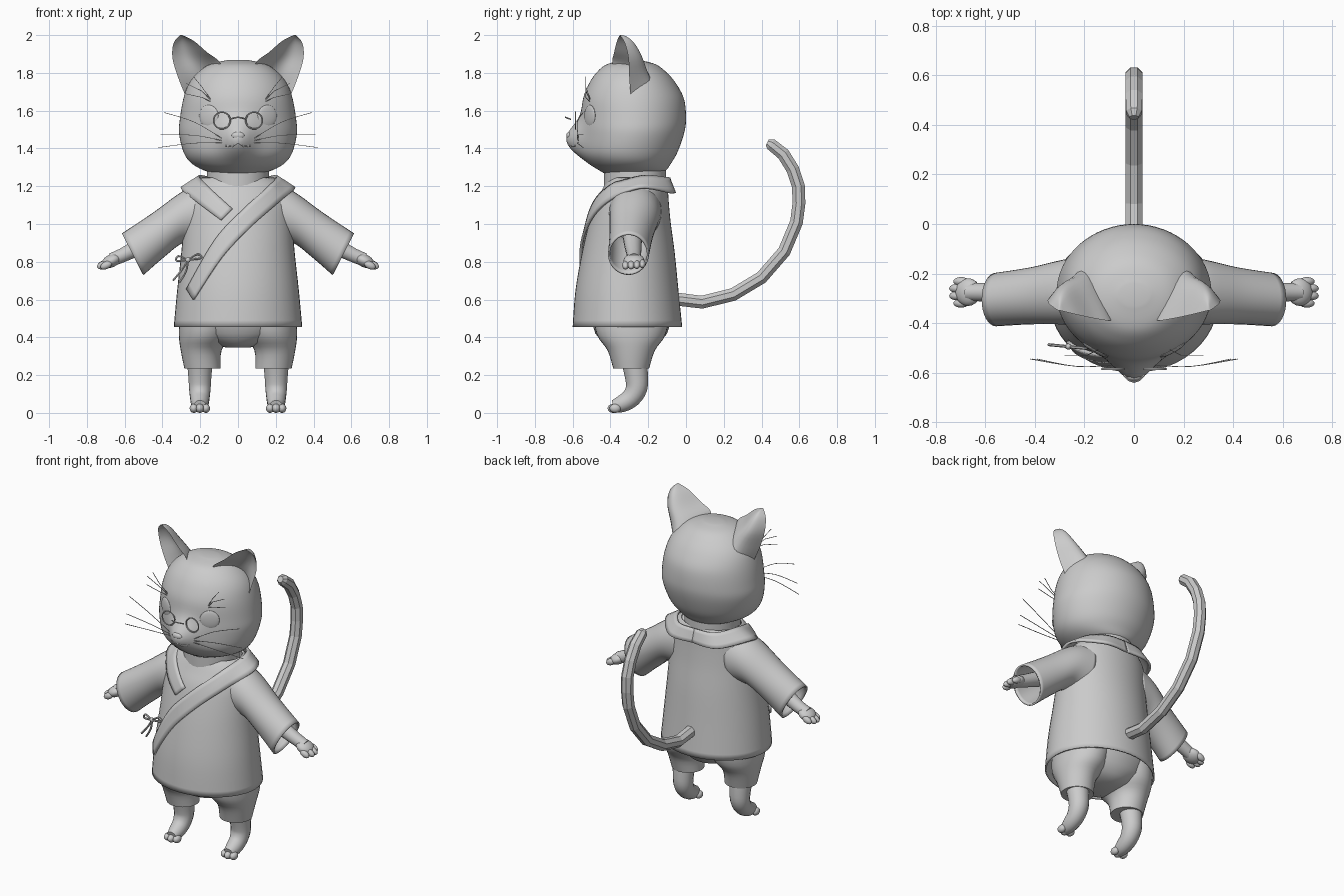
import bpy, bmesh, math
from mathutils import Vector

if "Cube" in bpy.data.objects:
    bpy.data.objects.remove(bpy.data.objects["Cube"])

grey = bpy.data.materials.new("plain grey")
grey.diffuse_color = (0.6, 0.6, 0.6, 1)
grey.use_nodes = True
grey.node_tree.nodes["Principled BSDF"].inputs["Base Color"].default_value = grey.diffuse_color


def finish(ob, name, angle=40):
    ob.name = name
    ob.data.materials.clear()
    ob.data.materials.append(grey)
    bpy.ops.object.select_all(action='DESELECT')
    ob.select_set(True)
    bpy.context.view_layer.objects.active = ob
    if angle:
        bpy.ops.object.shade_smooth_by_angle(angle=math.radians(angle))
    return ob


def smooth(keys, n):
    """Catmull-Rom resampling of a list of number tuples."""
    out = []
    for i in range(len(keys) - 1):
        a, b, c, d = (keys[max(0, min(len(keys) - 1, i + k))] for k in (-1, 0, 1, 2))
        for j in range(n):
            t = j / n
            out.append(tuple(0.5 * (2 * q + (r - p) * t + (2 * p - 5 * q + 4 * r - s) * t * t
                                    + (3 * q - p - 3 * r + s) * t ** 3)
                             for p, q, r, s in zip(a, b, c, d)))
    return out + [tuple(keys[-1])]


def loft(name, rings, closed=True, caps=(True, True), thick=0, offset=-1, angle=40):
    """Skin a list of rings (or open rows) of points."""
    bm = bmesh.new()
    vs = [[bm.verts.new(p) for p in r] for r in rings]
    n = len(vs[0])
    for a, b in zip(vs, vs[1:]):
        for i in range(n if closed else n - 1):
            j = (i + 1) % n
            bm.faces.new((a[i], a[j], b[j], b[i]))
    if closed and caps[0]:
        bm.faces.new(vs[0])
    if closed and caps[1]:
        bm.faces.new(vs[-1])
    bmesh.ops.recalc_face_normals(bm, faces=bm.faces)
    me = bpy.data.meshes.new(name)
    bm.to_mesh(me)
    bm.free()
    ob = bpy.data.objects.new(name, me)
    bpy.context.collection.objects.link(ob)
    if thick:
        m = ob.modifiers.new("thickness", 'SOLIDIFY')
        m.thickness, m.offset = thick, offset
    return finish(ob, name, angle)


def ring(cx, cy, z, rx, ry, n=48):
    return [Vector((cx + rx * math.cos(2 * math.pi * i / n),
                    cy + ry * math.sin(2 * math.pi * i / n), z)) for i in range(n)]


def tube(name, path, radii, n=12, ref=(1, 0, 0), angle=40):
    """Sweep a circle of changing radius along a path."""
    P = [Vector(p) for p in path]
    rings = []
    for i, p in enumerate(P):
        t = (P[min(i + 1, len(P) - 1)] - P[max(i - 1, 0)]).normalized()
        s = t.cross(Vector(ref)).normalized()
        u = s.cross(t)
        r = radii[i] if isinstance(radii, (list, tuple)) else radii
        rings.append([p + r * (s * math.cos(2 * math.pi * (k + .5) / n)
                               + u * math.sin(2 * math.pi * (k + .5) / n)) for k in range(n)])
    return loft(name, rings, angle=angle)


def ball(name, loc, size, rot=(0, 0, 0)):
    bpy.ops.mesh.primitive_uv_sphere_add(segments=20, ring_count=12, location=loc, rotation=rot)
    ob = bpy.context.object
    ob.scale = size
    return finish(ob, name, 60)


# Head: rings of (z, half width, front y, back y) with a muzzle bump
head = smooth([(1.262, .09, -.42, -.16), (1.28, .17, -.45, -.11), (1.32, .245, -.505, -.08),
               (1.38, .288, -.545, -.045), (1.48, .312, -.55, -.01), (1.56, .307, -.55, 0),
               (1.66, .29, -.545, -.01), (1.74, .262, -.515, -.05), (1.80, .215, -.475, -.10),
               (1.845, .15, -.42, -.16), (1.867, .06, -.33, -.24)], 5)
rings = []
for z, w, f, b in head:
    r = ring(0, (f + b) / 2, z, w, (b - f) / 2, 64)
    for p in r:
        if p.y < -.3:
            p.y -= .085 * math.exp(-(p.x / .07) ** 2 / 1.6 - ((z - 1.45) / .065) ** 2 / 2)
    rings.append(r)
loft("head", rings, angle=60)
ball("nose", (0, -.617, 1.468), (.034, .017, .02))
tube("neck", [(0, -.27, 1.08), (0, -.27, 1.32)], .165, 32)

# Robe body: (z, half width, front y, back y)
robe = smooth([(.455, .34, -.60, -.02), (.65, .322, -.585, -.04), (.85, .30, -.55, -.06),
               (1.0, .288, -.515, -.08), (1.1, .28, -.485, -.09), (1.17, .265, -.45, -.095),
               (1.22, .225, -.425, -.10), (1.245, .19, -.41, -.11)], 4)
loft("robe_body", [ring(0, (f + b) / 2, z, w, (b - f) / 2) for z, w, f, b in robe],
     caps=(False, False), thick=.01)


def robe_front(x, z, gap):
    """Point on the robe's front, lifted by a gap."""
    i = min(range(len(robe) - 2), key=lambda k: abs((robe[k][0] + robe[k + 1][0]) / 2 - z))
    a, b = robe[i], robe[i + 1]
    t = (z - a[0]) / (b[0] - a[0])
    w, f, k = (a[j] + (b[j] - a[j]) * t for j in (1, 2, 3))
    return (x, (f + k) / 2 - (k - f) / 2 * math.sqrt(max(0, 1 - (x / w) ** 2)) - gap, z)


# Crossed collar: inner and outer edge pairs from the back of the neck to the front
def collar(name, side, front, gap):
    inner = [(0, -.09, 1.245), (.13, -.11, 1.245), (.205, -.24, 1.252)]
    outer = [(0, -.065, 1.165), (.17, -.075, 1.165), (.30, -.25, 1.19)]
    for xi, zi, xo, zo in front:
        inner.append(robe_front(xi, zi, gap))
        outer.append(robe_front(xo, zo, gap))
    rows = []
    for a, b in zip(smooth(inner, 6), smooth(outer, 6)):
        a, b = Vector(a), Vector(b)
        row = []
        for k in range(5):
            p = a.lerp(b, k / 4)
            if p.y < -.36:
                p.y = min(p.y, robe_front(p.x, p.z, gap)[1])
            row.append((p.x * side, p.y, p.z))
        rows.append(row)
    loft(name, rows, closed=False, thick=.014, offset=0)


collar("collar_over", 1, [(.15, 1.19, .21, 1.11), (.026, 1.077, .063, .98),
                          (-.12, .918, -.085, .823), (-.27, .655, -.235, .60)], .012)
collar("collar_under", -1, [(.15, 1.19, .21, 1.11), (.03, 1.08, .09, 1.02)], .004)

# Side tie with a bow
tie = Vector((-.265, -.475, .81))
for k, pts in enumerate([[(0, 0), (-.05, .02), (-.06, -.005), (0, 0)],
                         [(0, 0), (.05, .03), (.07, .01), (0, 0)],
                         [(0, 0), (-.03, -.05), (-.08, -.11)],
                         [(0, 0), (-.01, -.06), (-.045, -.12)]]):
    path = [tie + Vector((x, -.02 - .1 * x, z)) for x, z in smooth(pts, 5)]
    tube("tie_cord_%d" % k, path, .006, 6, ref=(0, 1, 0))
ball("tie_knot", tie + Vector((0, -.02, 0)), (.014, .012, .014))

# Pants seat
loft("pants_seat", [ring(0, -.29, z, rx, ry) for z, rx, ry in
                    [(.345, .06, .10), (.37, .15, .15), (.42, .25, .19), (.5, .31, .215), (.62, .29, .22)]])

# Tail: flat-faced eight-sided tube
tail = [(-.12, .612), (-.03, .60), (.085, .586), (.25, .627), (.40, .717), (.52, .855), (.585, 1.01),
        (.598, 1.11), (.595, 1.20), (.565, 1.29), (.515, 1.37), (.45, 1.422), (.43, 1.432)]
tube("tail", [(0, y, z) for y, z in tail], [.037] * 11 + [.034, .02], 8, angle=0)

# Spectacles bridge
tube("spectacle_bridge", [(x, -.598 - .04 * math.cos(x * 30), 1.553 + .012 * math.cos(x * 35))
                          for x in (-.042, -.02, 0, .02, .042)], .004, 6, ref=(0, 0, 1))

for s, side in ((1, "left"), (-1, "right")):
    # Ear: rim lines joined by a curved back shell and a shallower inner shell
    outer = smooth([(.27, -.29, 1.66), (.315, -.30, 1.77), (.347, -.305, 1.88),
                    (.34, -.325, 1.96), (.305, -.35, 2.0)], 4)
    inner = smooth([(.09, -.37, 1.78), (.095, -.39, 1.855), (.165, -.38, 1.91),
                    (.235, -.365, 1.97), (.295, -.35, 2.0)], 4)
    rows = []
    for i, (o, n) in enumerate(zip(outer, inner)):
        v = i / (len(outer) - 1)
        row = []
        for k in range(24):
            back = k <= 12
            u = k / 12 if back else (24 - k) / 12
            p = Vector(o).lerp(Vector(n), u)
            depth = (.16 if back else .12) * (1 - v) ** .8 + (.012 if back else 0)
            p.y += depth * math.sin(math.pi * u)
            row.append((p.x * s, p.y, p.z))
        rows.append(row)
    loft(side + "_ear", rows, angle=50)

    # Eye and spectacle rim
    ball(side + "_eye", (s * .155, -.509, 1.572), (.058, .012, .058), (0, 0, s * .5))
    bpy.ops.mesh.primitive_torus_add(location=(s * .085, -.585, 1.548), rotation=(math.pi / 2, 0, 0),
                                     major_radius=.044, minor_radius=.004,
                                     major_segments=32, minor_segments=6)
    finish(bpy.context.object, side + "_spectacle_rim", 60)

    # Mouth line, cheek whiskers and brow whiskers
    tube(side + "_mouth", [(0, -.627, 1.43), (s * .03, -.612, 1.41), (s * .065, -.585, 1.415)],
         .004, 6, ref=(0, 0, 1))
    for k, (z0, x1, z1) in enumerate([(1.45, .39, 1.59), (1.44, .41, 1.472), (1.43, .42, 1.405)]):
        tube("%s_whisker_%d" % (side, k), smooth([(s * .08, -.57, z0), (s * .23, -.575, z0 + (z1 - z0) * .55 + .012),
             (s * x1, -.545, z1)], 4), .002, 4, ref=(0, 0, 1))
    for k, (x1, z1) in enumerate([(.235, 1.78), (.275, 1.745), (.28, 1.69)]):
        tube("%s_brow_whisker_%d" % (side, k), [(s * .13, -.50, 1.64), (s * .19, -.53, 1.64 + (z1 - 1.64) * .6),
             (s * x1, -.53, z1)], .002, 4, ref=(0, 1, 0))

    # Sleeve: top and bottom points with a depth in y
    keys = smooth([(.16, 1.23, .20, .90, -.27, .14), (.29, 1.175, .29, .90, -.275, .13),
                   (.45, 1.06, .385, .83, -.29, .115), (.615, .95, .50, .73, -.305, .108)], 5)
    rows = []
    for xt, zt, xb, zb, y, d in keys:
        c, h = Vector(((xt + xb) / 2, y, (zt + zb) / 2)), Vector(((xt - xb) / 2, 0, (zt - zb) / 2))
        row = [c + h * math.cos(math.pi * k / 16) + Vector((0, d * math.sin(math.pi * k / 16), 0))
               for k in range(32)]
        rows.append([(p.x * s, p.y, p.z) for p in row])
    loft(side + "_sleeve", rows, caps=(False, False), thick=.01)

    # Arm, paw and fingers
    tube(side + "_arm", [(s * .38, -.285, .96), (s * .52, -.28, .88), (s * .61, -.275, .835),
                         (s * .67, -.275, .81)], [.055, .045, .038, .036], 16, ref=(0, 1, 0))
    ball(side + "_paw", (s * .67, -.275, .805), (.055, .056, .034), (0, s * .45, 0))
    for k, (y, x, z) in enumerate([(-.32, .698, .782), (-.29, .715, .783), (-.26, .715, .785), (-.232, .698, .79)]):
        ball("%s_finger_%d" % (side, k), (s * x, y, z), (.033, .018, .02), (0, s * .45, 0))

    # Trouser leg
    leg = smooth([(.235, .188, .096, .095), (.33, .195, .108, .125), (.41, .175, .138, .18),
                  (.52, .16, .15, .205)], 4)
    loft(side + "_trouser_leg", [ring(s * x, -.29, z, rx, ry, 32) for z, x, rx, ry in leg])

    # Shin and foot in one curved sweep, then toes
    path = smooth([(-.275, .28, .07), (-.262, .19, .062), (-.262, .13, .058), (-.29, .08, .052),
                   (-.34, .048, .046), (-.385, .034, .034)], 3)
    tube(side + "_foot", [(s * .202, y, z) for y, z, r in path], [r for y, z, r in path], 16)
    for k in (-1, 0, 1):
        ball("%s_toe_%d" % (side, k), (s * .202 + k * .032, -.385 + abs(k) * .01, .024), (.022, .03, .024))
